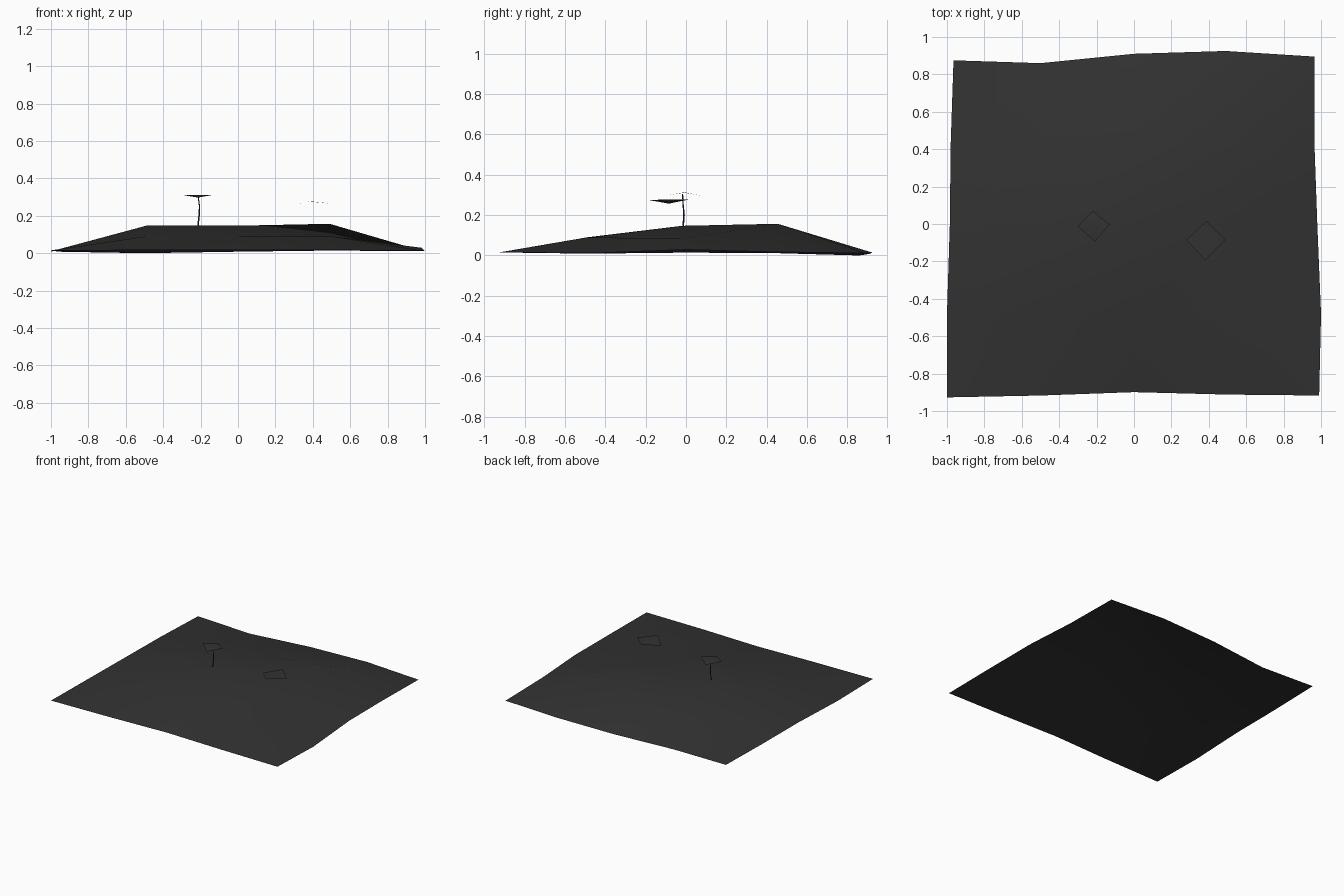
import bpy, math

mat = bpy.data.materials.new("charcoal")
mat.diffuse_color = (0.032, 0.032, 0.032, 1)


def make(name, verts, faces):
    me = bpy.data.meshes.new(name)
    me.from_pydata(verts, [], faces)
    me.materials.append(mat)
    me.polygons.foreach_set("use_smooth", [True] * len(me.polygons))
    me.update()
    ob = bpy.data.objects.new(name, me)
    bpy.context.collection.objects.link(ob)
    return ob


# ground: gently domed 5x5 sheet, rows run front to back as (x, y, z)
rows = [
    [(-1, -.927, .015), (-.5, -.917, .016), (0, -.899, .017), (.5, -.912, .017), (.99, -.917, .016)],
    [(-1, -.48, .009), (-.49, -.49, .09), (0, -.49, .088), (.5, -.49, .09), (1, -.48, .011)],
    [(-.985, -.01, .014), (-.49, -.02, .147), (0, -.02, .147), (.49, -.02, .083), (.98, 0, .029)],
    [(-.98, .43, .012), (-.49, .45, .088), (0, .455, .10), (.49, .455, .157), (.965, .42, .018)],
    [(-.965, .875, .008), (-.5, .86, 0), (0, .91, .008), (.49, .925, .014), (.965, .895, .011)],
]
make("ground_sheet", [v for r in rows for v in r],
     [(j * 5 + i, j * 5 + i + 1, j * 5 + i + 6, j * 5 + i + 5) for j in range(4) for i in range(4)])

# leaf canopies: four-cornered sheets folded along one diagonal (left, front, right, back)
make("stem_canopy", [(-.30, -.013, .312), (-.21, -.095, .298), (-.13, -.003, .312), (-.22, .069, .298)],
     [(0, 1, 2), (0, 2, 3)])
make("floating_canopy", [(.28, -.085, .257), (.38, -.192, .276), (.49, -.085, .266), (.387, .014, .277)],
     [(0, 1, 3), (1, 2, 3)])

# stem: thin bent four-sided tube
path = [(-.214, -.014, .146, .004), (-.208, -.01, .20, .004),
        (-.206, -.014, .25, .003), (-.213, -.017, .305, .003)]
verts = [(x + r * math.cos(k * math.pi / 2), y + r * math.sin(k * math.pi / 2), z)
         for x, y, z, r in path for k in range(4)]
make("stem", verts, [(j * 4 + k, j * 4 + (k + 1) % 4, j * 4 + 4 + (k + 1) % 4, j * 4 + 4 + k)
                     for j in range(3) for k in range(4)])
